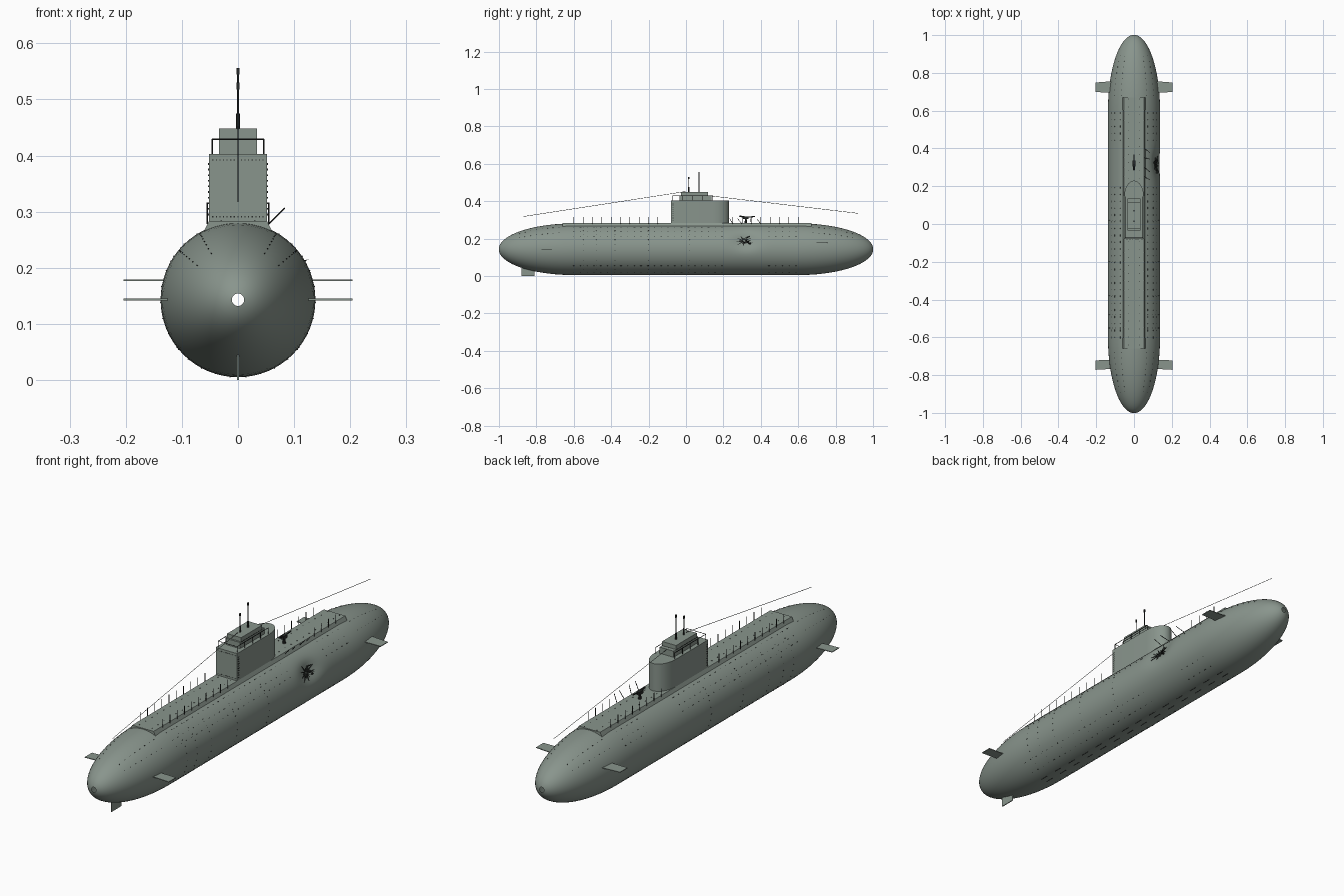
import bpy, bmesh, math, random
from mathutils import Vector, Matrix

random.seed(4)
cube = bpy.data.objects.get("Cube")
if cube:
    bpy.data.objects.remove(cube, do_unlink=True)

R, ZC = 0.138, 0.143          # hull radius and axis height
STRAIGHT, CAP = 0.6, 0.4      # half length of the tube, length of each end


def material(name, rgb):
    m = bpy.data.materials.new(name)
    m.use_nodes = True
    m.diffuse_color = (*rgb, 1)
    m.node_tree.nodes["Principled BSDF"].inputs["Base Color"].default_value = (*rgb, 1)
    return m


GREY = material("grey green paint", (0.25, 0.30, 0.265))
DARK = material("dark metal", (0.02, 0.023, 0.021))


def finish(name, bm, mat, smooth=False):
    bmesh.ops.recalc_face_normals(bm, faces=bm.faces)
    me = bpy.data.meshes.new(name)
    bm.to_mesh(me)
    bm.free()
    me.materials.append(mat)
    ob = bpy.data.objects.new(name, me)
    bpy.context.collection.objects.link(ob)
    if smooth:
        bpy.ops.object.select_all(action='DESELECT')
        ob.select_set(True)
        bpy.context.view_layer.objects.active = ob
        bpy.ops.object.shade_smooth_by_angle(angle=math.radians(35))
    return ob


def add_box(bm, centre, size, rot=None):
    m = Matrix.Translation(centre) @ (rot or Matrix()) @ Matrix.Diagonal((*size, 1))
    bmesh.ops.create_cube(bm, size=1, matrix=m)


def add_rod(bm, a, b, r, r2=None, sides=6):
    a, b = Vector(a), Vector(b)
    rot = (b - a).to_track_quat('Z', 'Y').to_matrix().to_4x4()
    bmesh.ops.create_cone(bm, cap_ends=True, segments=sides, radius1=r,
                          radius2=r if r2 is None else r2, depth=(b - a).length,
                          matrix=Matrix.Translation((a + b) / 2) @ rot)


def add_prism(bm, points, offset):
    face = bm.faces.new([bm.verts.new(p) for p in points])
    new = bmesh.ops.extrude_face_region(bm, geom=[face])["geom"]
    bmesh.ops.translate(bm, vec=offset, verts=[v for v in new if isinstance(v, bmesh.types.BMVert)])


def hull_radius(y):
    t = max(0, abs(y) - STRAIGHT) / CAP
    return R * math.sqrt(max(0, 1 - t * t))


def dent(y, z):
    return 0.022 * math.exp(-((y - 0.32) / 0.06) ** 2 - ((z - 0.19) / 0.04) ** 2)


# Hull: a tube with elliptical ends, open at both tips, dented on its left side
bm = bmesh.new()
end = [STRAIGHT + CAP * 1.0032 * math.sin(math.radians(a)) for a in range(5, 86, 5)]
end_r = [R * math.cos(math.radians(a)) for a in range(5, 86, 5)]
mid = [(-STRAIGHT + 0.02 * i, R) for i in range(61)]
rows = [(-y, r) for y, r in zip(end, end_r)][::-1] + mid + list(zip(end, end_r))
rows = [(-1.0, 0.011)] + rows + [(1.0, 0.011)]
SEG = 64
rings = []
for y, r in rows:
    ring = []
    for i in range(SEG):
        a = math.tau * i / SEG
        x, z = r * math.cos(a), ZC + r * math.sin(a)
        if x > 0:
            x -= dent(y, z)
        ring.append(bm.verts.new((x, y, z)))
    rings.append(ring)
for p, q in zip(rings, rings[1:]):
    for i in range(SEG):
        j = (i + 1) % SEG
        bm.faces.new((p[i], p[j], q[j], q[i]))
finish("hull", bm, GREY, True)

# Deck casing with sloping sides
bm = bmesh.new()
add_prism(bm, [(-0.064, -0.66, 0.258), (-0.052, -0.66, 0.283), (0.052, -0.66, 0.283),
               (0.064, -0.66, 0.258)], (0, 1.33, 0))
finish("deck_casing", bm, GREY)

# Conning tower: flat at one end, rounded at the other
bm = bmesh.new()
outline = [(-0.052, -0.08, 0.27), (0.052, -0.08, 0.27)]
for i in range(11):
    a = math.pi * i / 10
    outline.append((0.052 * math.cos(a), 0.145 + 0.085 * math.sin(a), 0.27))
add_prism(bm, outline, (0, 0, 0.133))
finish("conning_tower", bm, GREY, True)

# Bridge on top of the tower
bm = bmesh.new()
add_box(bm, (0, 0.05, 0.416), (0.068, 0.17, 0.028))
add_box(bm, (0, 0.045, 0.438), (0.068, 0.144, 0.020))
finish("bridge", bm, GREY)
bm = bmesh.new()
add_box(bm, (0, 0.045, 0.429), (0.07, 0.148, 0.002))
finish("bridge_seam", bm, DARK)

# Bridge rail
bm = bmesh.new()
for s in (-1, 1):
    add_rod(bm, (s * 0.046, -0.072, 0.429), (s * 0.046, 0.145, 0.429), 0.0013)
    for i in range(5):
        y = -0.072 + i * 0.054
        add_rod(bm, (s * 0.046, y, 0.4), (s * 0.046, y, 0.429), 0.0013)
add_rod(bm, (-0.046, -0.072, 0.429), (0.046, -0.072, 0.429), 0.0013)
finish("bridge_rail", bm, DARK)

# Masts
bm = bmesh.new()
for y, top in ((0.015, 0.53), (0.07, 0.556)):
    add_rod(bm, (0, y, 0.44), (0, y, 0.475), 0.0035, sides=8)
    add_rod(bm, (0, y, 0.475), (0, y, top), 0.002, sides=8)
    add_box(bm, (0, y, top - 0.006), (0.005, 0.007, 0.012))
finish("masts", bm, DARK)

# Aerial wires
bm = bmesh.new()
add_rod(bm, (0, -0.87, 0.318), (0, 0.0, 0.452), 0.0011, sides=4)
add_rod(bm, (0, 0.1, 0.432), (0, 0.92, 0.335), 0.0011, sides=4)
finish("aerial_wires", bm, DARK)

# Deck posts, bent outward beside the dent
bm = bmesh.new()
for s in (-1, 1):
    for i in range(25):
        y = -0.6 + i * 0.05
        if -0.11 < y < 0.22:
            continue
        foot = Vector((s * 0.055, y, 0.278))
        bent = s > 0 and 0.23 < y < 0.42
        tip = Vector((0.028, random.uniform(-0.03, 0.03), 0.028)) if bent else Vector((0, 0, 0.038))
        add_rod(bm, foot, foot + tip, 0.0014)
finish("deck_posts", bm, DARK)

# Deck gun
bm = bmesh.new()
add_rod(bm, (0, 0.32, 0.28), (0, 0.32, 0.306), 0.008, 0.004, sides=10)
add_box(bm, (0, 0.32, 0.311), (0.014, 0.03, 0.014))
add_rod(bm, (0, 0.32, 0.314), (0, 0.368, 0.318), 0.003, sides=8)
add_rod(bm, (0, 0.32, 0.314), (0, 0.285, 0.32), 0.004, sides=8)
finish("deck_gun", bm, DARK)

# Diving planes and rudder
bm = bmesh.new()
for s in (-1, 1):
    for y0, y1, z, lean in ((-0.772, -0.718, 0.142, 1), (0.69, 0.757, 0.176, -1)):
        tip = (y0, y1 - 0.004) if lean > 0 else (y0 + 0.008, y1 - 0.008)
        add_prism(bm, [(s * 0.1, y0 + 0.006, z), (s * 0.204, tip[0], z),
                       (s * 0.204, tip[1], z), (s * 0.1, y1, z)], (0, 0, 0.003))
finish("diving_planes", bm, GREY)
bm = bmesh.new()
add_box(bm, (0, -0.845, 0.024), (0.004, 0.07, 0.048))
finish("rudder", bm, GREY)

# Torn plating: a jagged patch and curled strips
bm = bmesh.new()


def on_dent(y, z, out=0.0):
    return (math.sqrt(R * R - (z - ZC) ** 2) - dent(y, z) + out, y, z)


for i in range(15):
    a = math.tau * i / 15 + random.uniform(-0.15, 0.15)
    far = random.uniform(0.025, 0.055)
    add_prism(bm, [on_dent(0.31 + r * math.cos(b), 0.187 + 0.7 * r * math.sin(b), 0.003)
                   for r, b in ((0.008, a - 0.7), (far, a), (0.008, a + 0.7))], (0.002, 0, 0))
for i in range(6):
    y, z = random.uniform(0.28, 0.36), random.uniform(0.17, 0.21)
    add_rod(bm, on_dent(y, z), on_dent(y + random.uniform(-0.03, 0.03), z + 0.01, 0.02), 0.004, 0)
finish("torn_plating", bm, DARK)

# Drain slots and rivet rows lying on the hull
bm = bmesh.new()


def mark(y, deg, length):
    a, r = math.radians(deg), hull_radius(y)
    slope = math.atan2(hull_radius(y + 0.01) - hull_radius(y - 0.01), 0.02)
    rot = Matrix.Rotation(-a, 4, 'Y') @ Matrix.Rotation(slope, 4, 'Z').inverted()
    add_box(bm, (r * math.cos(a), y, ZC + r * math.sin(a)), (0.002, length, 0.002), rot)


for base in (58, 42, 30, -40, -62):
    for deg in (base, 180 - base):
        for i in range(34):
            y = -0.6 + i * 0.036
            if not 0.2 < y < 0.42:
                mark(y, deg, random.choice((0.004, 0.004, 0.01)))
for deg in (40, 140, 60, 120):
    for i in range(8):
        for s in (-1, 1):
            mark(s * (0.68 + 0.03 * i), deg, 0.005)
for deg in (-84, -96):
    for i in range(14):
        mark(-0.58 + 0.09 * i, deg, 0.04)
for y in (-0.55, -0.48, -0.38, -0.2, 0.02):
    for deg in range(-50, 60, 12):
        mark(y, deg, 0.004)
        mark(y, 180 - deg, 0.004)
finish("hull_rivets", bm, DARK)

# Rivets on the deck and tower
bm = bmesh.new()
for s in (-1, 1):
    for i in range(32):
        y = -0.64 + i * 0.042
        if not -0.09 < y < 0.24:
            add_box(bm, (s * 0.03, y, 0.283), (0.003, 0.004, 0.002))
    for i in range(10):
        add_box(bm, (s * 0.052, -0.07, 0.295 + i * 0.01), (0.003, 0.006, 0.003))
for z in (0.291, 0.392):
    for i in range(15):
        add_box(bm, (-0.045 + i * 0.0064, -0.08, z), (0.002, 0.002, 0.002))
finish("tower_rivets", bm, DARK)
